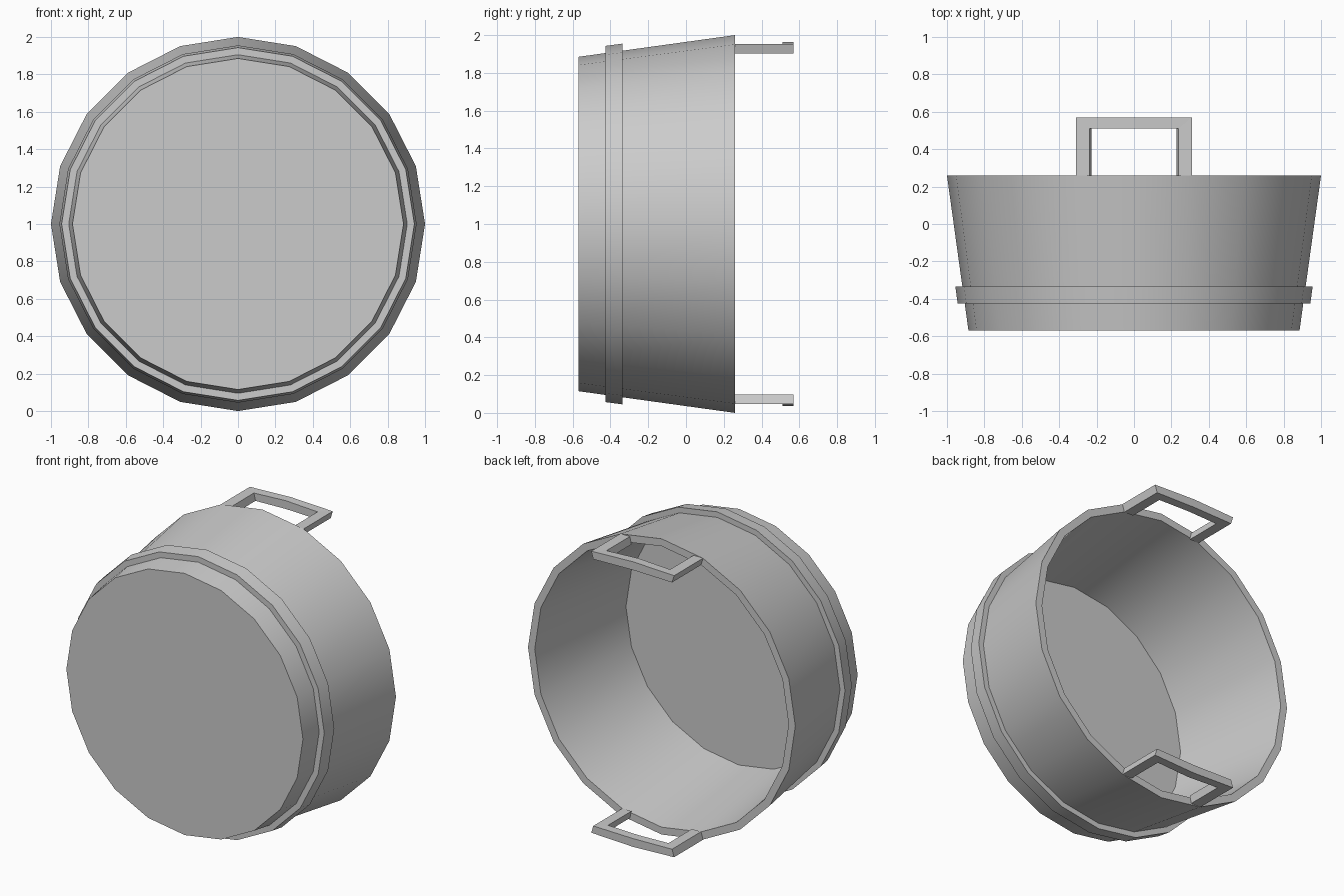
import bpy, bmesh, math

if "Cube" in bpy.data.objects:
    bpy.data.objects.remove(bpy.data.objects["Cube"])

SIDES = 20


def finish(name, bm, smooth=False):
    bmesh.ops.recalc_face_normals(bm, faces=bm.faces)
    me = bpy.data.meshes.new(name)
    bm.to_mesh(me)
    bm.free()
    ob = bpy.data.objects.new(name, me)
    bpy.context.collection.objects.link(ob)
    if smooth:
        bpy.ops.object.select_all(action='DESELECT')
        ob.select_set(True)
        bpy.context.view_layer.objects.active = ob
        bpy.ops.object.shade_smooth_by_angle(angle=math.radians(30))
    return ob


def lathe(name, profile, closed):
    """Spin (radius, y) points around the y axis at z = 1."""
    bm = bmesh.new()
    rings = []
    for r, y in profile:
        rings.append([bm.verts.new((r * math.cos(2 * math.pi * i / SIDES), y,
                                    1 + r * math.sin(2 * math.pi * i / SIDES)))
                      for i in range(SIDES)])
    pairs = list(zip(rings, rings[1:]))
    if closed:
        pairs.append((rings[-1], rings[0]))
    else:
        bm.faces.new(rings[0])
        bm.faces.new(rings[-1])
    for a, b in pairs:
        for i in range(SIDES):
            j = (i + 1) % SIDES
            bm.faces.new((a[i], a[j], b[j], b[i]))
    return finish(name, bm, True)


def handle(name, side):
    """Squared loop continuing the rim, slightly crowned in the middle."""
    def frame(scale_x, z_end, z_mid):
        outer = [(-.31, .26, 0), (-.31, .57, 0), (0, .57, 1), (.31, .57, 0), (.31, .26, 0)]
        inner = [(-.238, .26, 0), (-.238, .51, 0), (0, .51, 1), (.238, .51, 0), (.238, .26, 0)]
        return [[bm.verts.new((x * scale_x, y, 1 + side * (z_mid if m else z_end)))
                 for x, y, m in loop] for loop in (outer, inner)]

    bm = bmesh.new()
    to, ti = frame(1, .952, .964)
    bo, bi = frame(.95, .902, .908)
    for i in range(4):
        for a, b in ((to, ti), (ti, bi), (bi, bo), (bo, to)):
            bm.faces.new((a[i], a[i + 1], b[i + 1], b[i]))
    for i in (0, 4):
        bm.faces.new((to[i], ti[i], bi[i], bo[i]))
    return finish(name, bm)


# Tapered tub: outer base, outer rim, inner rim, inner floor
lathe("tub", [(.885, -.57), (1, .26), (.95, .26), (.845, -.565)], False)

# Hoop around the lower wall
lathe("hoop", [(.90, -.425), (.943, -.425), (.955, -.335), (.912, -.335)], True)

# Handles on opposite sides of the rim
handle("top_handle", 1)
handle("bottom_handle", -1)
